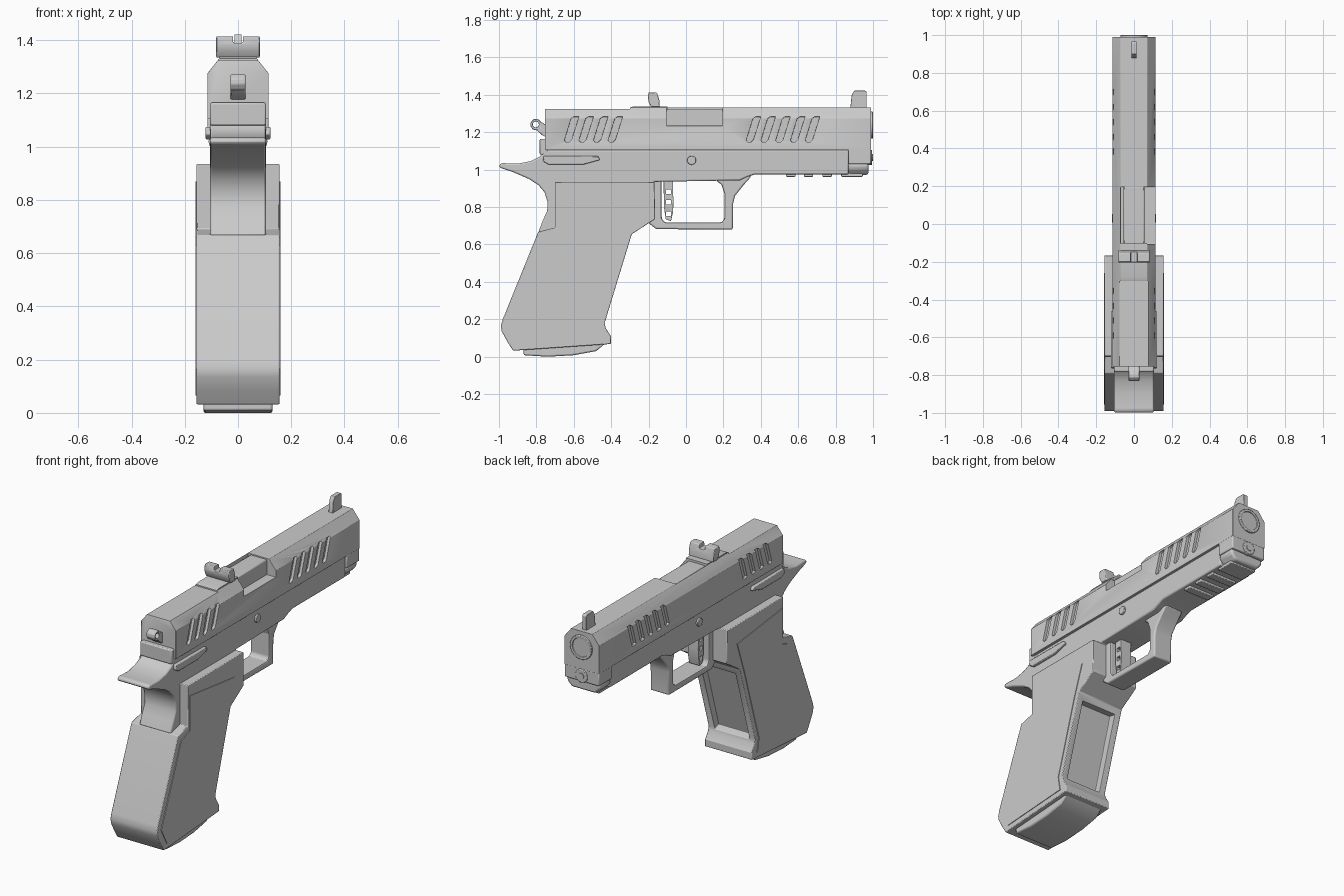
import bpy, bmesh, math
from mathutils import Matrix

grey = bpy.data.materials.new("light grey")
grey.diffuse_color = (0.6, 0.6, 0.6, 1)


def finish(name, bm, bevel=0.0, helper=False):
    """Turn a bmesh into an object with bevelled, smooth-by-angle edges."""
    bmesh.ops.recalc_face_normals(bm, faces=bm.faces)
    me = bpy.data.meshes.new(name)
    bm.to_mesh(me)
    bm.free()
    ob = bpy.data.objects.new(name, me)
    bpy.context.collection.objects.link(ob)
    me.materials.append(grey)
    if helper:
        ob.hide_render = True
        ob.hide_set(True)
        return ob
    if bevel:
        m = ob.modifiers.new("bevel", 'BEVEL')
        m.width, m.segments, m.limit_method = bevel, 2, 'ANGLE'
        m.angle_limit = math.radians(32)
    bpy.ops.object.select_all(action='DESELECT')
    ob.select_set(True)
    bpy.context.view_layer.objects.active = ob
    bpy.ops.object.shade_smooth_by_angle(angle=math.radians(30))
    return ob


def extrude(bm, pts, vec):
    f = bm.faces.new([bm.verts.new(p) for p in pts])
    new = bmesh.ops.extrude_face_region(bm, geom=[f])["geom"]
    bmesh.ops.translate(bm, vec=vec, verts=[v for v in new if isinstance(v, bmesh.types.BMVert)])


def side(name, profile, x0, x1, bevel=0.0, helper=False):
    """Side outline (y, z) extruded from x0 to x1."""
    bm = bmesh.new()
    extrude(bm, [(x0, y, z) for y, z in profile], (x1 - x0, 0, 0))
    return finish(name, bm, bevel, helper)


def section(name, outline, y0, y1, bevel=0.0):
    """Cross-section (x, z) extruded along y."""
    bm = bmesh.new()
    extrude(bm, [(x, y0, z) for x, z in outline], (0, y1 - y0, 0))
    return finish(name, bm, bevel)


def box(name, x0, x1, y0, y1, z0, z1, bevel=0.0, helper=False):
    return side(name, [(y0, z0), (y1, z0), (y1, z1), (y0, z1)], x0, x1, bevel, helper)


def disc(name, loc, r, depth, axis, bevel=0.0, helper=False):
    bm = bmesh.new()
    rot = Matrix.Rotation(math.pi / 2, 4, 'Y' if axis == 'X' else 'X')
    bmesh.ops.create_cone(bm, cap_ends=True, segments=32, radius1=r, radius2=r, depth=depth,
                          matrix=Matrix.Translation(loc) @ rot)
    return finish(name, bm, bevel, helper)


def cut(ob, cutter):
    m = ob.modifiers.new("cut", 'BOOLEAN')
    m.operation, m.object, m.solver = 'DIFFERENCE', cutter, 'EXACT'
    # cuts come before the bevel
    ob.modifiers.move(len(ob.modifiers) - 1, 0)


# Slide with chamfered top
slide = section("slide", [(-0.115, 1.105), (0.115, 1.105), (0.115, 1.275), (0.07, 1.332),
                          (-0.07, 1.332), (-0.115, 1.275)], -0.755, 0.99, 0.006)
cut(slide, box("port_cutter", -0.07, 0.2, -0.105, 0.195, 1.235, 1.4, helper=True))
cut(slide, box("rear_top_cutter", -0.2, 0.2, -0.8, -0.30, 1.324, 1.4, helper=True))

# Slanted grooves on both slide flanks
bm = bmesh.new()
for y0 in [0.322 + 0.079 * i for i in range(5)] + [-0.65 + 0.078 * i for i in range(4)]:
    pts = [(y0, 1.157), (y0 + 0.008, 1.147), (y0 + 0.025, 1.147), (y0 + 0.038, 1.16),
           (y0 + 0.077, 1.283), (y0 + 0.05, 1.283), (y0 + 0.036, 1.273)]
    for s in (-1, 1):
        extrude(bm, [(s * 0.098, y, z) for y, z in pts], (s * 0.05, 0, 0))
cut(slide, finish("groove_cutter", bm, helper=True))

# Slide nose dropping in front of the frame, and its rounded underside
box("slide_nose", -0.115, 0.115, 0.868, 0.99, 1.03, 1.11, 0.006)
section("nose_underside", [(-0.11, 1.035), (-0.11, 1.005), (-0.08, 0.972), (0.08, 0.972),
                           (0.11, 1.005), (0.11, 1.035)], 0.868, 0.975, 0.012)

# Barrel block in the port, muzzle disc and guide rod
box("barrel_block", -0.055, 0.055, -0.11, 0.2, 1.2, 1.325, 0.006)
muzzle = disc("muzzle", (0, 0.985, 1.238), 0.072, 0.03, 'Y', 0.004)
cut(muzzle, disc("muzzle_cutter", (0, 1.0, 1.238), 0.056, 0.012, 'Y', helper=True))
disc("guide_rod", (0, 0.983, 1.065), 0.04, 0.024, 'Y', 0.004)
disc("guide_rod_tip", (0, 0.988, 1.065), 0.018, 0.022, 'Y')

# Frame with beavertail and curved backstrap
side("frame", [(0.87, 1.105), (0.87, 0.975), (0.37, 0.975), (0.33, 0.962), (0.29, 0.943),
               (-0.17, 0.935), (-0.2, 0.8), (-0.4, 0.66), (-0.79, 0.665), (-0.765, 0.73),
               (-0.742, 0.78), (-0.741, 0.83), (-0.757, 0.88), (-0.79, 0.918), (-0.84, 0.95),
               (-0.92, 0.985), (-0.995, 1.01), (-1.0, 1.025), (-0.985, 1.035), (-0.9, 1.032),
               (-0.83, 1.046), (-0.78, 1.07), (-0.755, 1.105)], -0.105, 0.105, 0.008)
box("frame_rear_block", -0.105, 0.105, -0.782, -0.74, 1.08, 1.165, 0.006)

# Accessory rail lugs under the frame
for i, (y0, y1) in enumerate([(0.535, 0.585), (0.63, 0.68), (0.73, 0.78), (0.83, 0.945)]):
    box("rail_lug_%d" % (i + 1), -0.085, 0.085, y0, y1, 0.962, 0.985, 0.004)

# Grip shell with a recessed front strap
grip = side("grip", [(-0.70, 0.935), (-0.168, 0.935), (-0.166, 0.735), (-0.29, 0.655),
                     (-0.435, 0.18), (-0.43, 0.155), (-0.402, 0.11), (-0.402, 0.068),
                     (-0.925, 0.032), (-0.955, 0.08), (-0.985, 0.135), (-0.99, 0.165),
                     (-0.98, 0.2), (-0.79, 0.668), (-0.70, 0.69)], -0.156, 0.156, 0.012)
cut(grip, side("strap_cutter", [(-0.345, 0.62), (-0.2, 0.60), (-0.36, 0.15), (-0.475, 0.185)],
               -0.115, 0.115, helper=True))
for s, n in ((1, "right"), (-1, "left")):
    side("grip_panel_" + n, [(-0.685, 0.87), (-0.26, 0.82), (-0.33, 0.62), (-0.465, 0.18),
                             (-0.45, 0.095), (-0.90, 0.065), (-0.955, 0.165), (-0.765, 0.63),
                             (-0.685, 0.66)], s * 0.152, s * 0.160)

# Magazine base plate
side("base_plate", [(-0.87, 0.06), (-0.868, 0.008), (-0.74, 0.0), (-0.6, 0.008), (-0.48, 0.03),
                    (-0.42, 0.08)], -0.13, 0.13, 0.008)

# Trigger guard loop
guard = side("trigger_guard", [(-0.20, 0.945), (-0.20, 0.715), (-0.16, 0.682), (0.25, 0.68),
                               (0.252, 0.82), (0.262, 0.86), (0.31, 0.92), (0.35, 0.965),
                               (0.2, 0.965)], -0.062, 0.062, 0.008)
cut(guard, side("guard_cutter", [(-0.13, 0.935), (-0.13, 0.74), (-0.115, 0.718), (0.19, 0.718),
                                 (0.205, 0.735), (0.205, 0.875), (0.19, 0.92), (0.165, 0.938),
                                 (0.165, 1.0), (-0.13, 1.0)], -0.2, 0.2, helper=True))

# Trigger with three windows
trigger = side("trigger", [(-0.12, 0.95), (-0.118, 0.80), (-0.108, 0.735), (-0.08, 0.725),
                           (-0.07, 0.77), (-0.066, 0.83), (-0.07, 0.88), (-0.068, 0.95)],
               -0.035, 0.035, 0.004)
for z in (0.765, 0.825, 0.882):
    cut(trigger, box("trigger_cutter", -0.1, 0.1, -0.106, -0.08, z - 0.012, z + 0.012, helper=True))

# Rear sight with base and notch
side("rear_sight_base", [(-0.30, 1.32), (-0.30, 1.332), (-0.28, 1.338), (-0.10, 1.338),
                         (-0.10, 1.32)], -0.07, 0.07)
sight = side("rear_sight", [(-0.185, 1.335), (-0.14, 1.335), (-0.142, 1.37), (-0.155, 1.412),
                            (-0.20, 1.414), (-0.204, 1.385), (-0.20, 1.36)], -0.082, 0.082, 0.004)
cut(sight, box("notch_cutter", -0.018, 0.018, -0.25, -0.1, 1.39, 1.45, helper=True))

# Front sight blade
side("front_sight", [(0.878, 1.325), (0.966, 1.325), (0.966, 1.415), (0.958, 1.422),
                     (0.90, 1.422), (0.886, 1.40)], -0.014, 0.014, 0.002)

# Ring hammer
arm = side("hammer", [(-0.74, 1.17), (-0.74, 1.235), (-0.775, 1.255), (-0.79, 1.27),
                      (-0.812, 1.272), (-0.83, 1.255), (-0.832, 1.235), (-0.82, 1.215),
                      (-0.795, 1.21), (-0.77, 1.185)], -0.028, 0.028, 0.004)
cut(arm, disc("hammer_cutter", (0, -0.803, 1.242), 0.016, 0.2, 'X', helper=True))

# Safety levers and cross pin on both sides
for s, n in ((1, "right"), (-1, "left")):
    side("safety_" + n, [(-0.765, 1.045), (-0.735, 1.027), (-0.55, 1.027), (-0.46, 1.052),
                         (-0.47, 1.072), (-0.76, 1.074)], s * 0.09, s * 0.122, 0.005)
disc("cross_pin", (0, 0.03, 1.05), 0.024, 0.232, 'X', 0.003)
